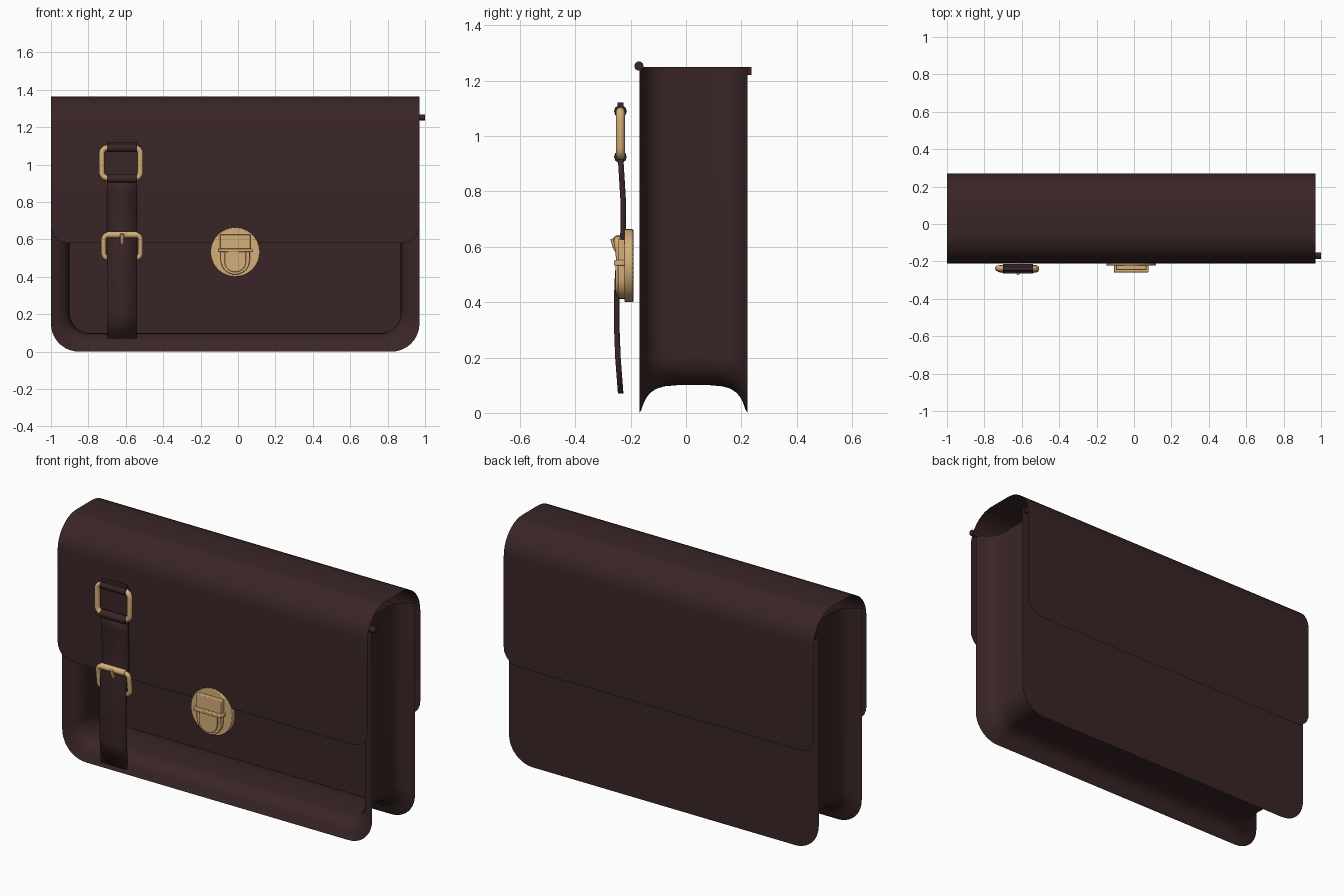
import bpy, bmesh, math
from mathutils import Vector

if "Cube" in bpy.data.objects:
    bpy.data.objects.remove(bpy.data.objects["Cube"])

CX = -0.015          # centre line of the bag
HW = 0.985           # half width


def material(name, rgb):
    m = bpy.data.materials.new(name)
    m.diffuse_color = (*rgb, 1)
    m.use_nodes = True
    m.node_tree.nodes["Principled BSDF"].inputs["Base Color"].default_value = m.diffuse_color
    return m


leather = material("dark_brown_leather", (0.042, 0.0185, 0.019))
brass = material("brass", (0.66, 0.42, 0.19))


def finish(name, mesh, mat, angle=40):
    ob = bpy.data.objects.new(name, mesh)
    bpy.context.collection.objects.link(ob)
    mesh.materials.clear()
    mesh.materials.append(mat)
    bpy.ops.object.select_all(action='DESELECT')
    ob.select_set(True)
    bpy.context.view_layer.objects.active = ob
    bpy.ops.object.shade_smooth_by_angle(angle=math.radians(angle))
    return ob


def loft(name, rows, mat, thick=0):
    """Sheet through rows of points, optionally thickened."""
    bm = bmesh.new()
    vs = [[bm.verts.new(p) for p in r] for r in rows]
    for a, b in zip(vs, vs[1:]):
        for i in range(len(a) - 1):
            bm.faces.new((a[i], a[i + 1], b[i + 1], b[i]))
    bmesh.ops.recalc_face_normals(bm, faces=bm.faces)
    me = bpy.data.meshes.new(name)
    bm.to_mesh(me)
    bm.free()
    ob = finish(name, me, mat)
    if thick:
        s = ob.modifiers.new("thickness", 'SOLIDIFY')
        s.thickness, s.offset = thick, 0
    return ob


def plate(name, outline, y0, y1, mat, bevel=0):
    """Outline in x,z extruded from y0 to y1 (flat sheet if equal)."""
    bm = bmesh.new()
    f = bm.faces.new([bm.verts.new((x, y0, z)) for x, z in outline])
    if y0 != y1:
        r = bmesh.ops.extrude_face_region(bm, geom=[f])
        bmesh.ops.translate(bm, vec=(0, y1 - y0, 0),
                            verts=[v for v in r['geom'] if isinstance(v, bmesh.types.BMVert)])
    bmesh.ops.recalc_face_normals(bm, faces=bm.faces)
    me = bpy.data.meshes.new(name)
    bm.to_mesh(me)
    bm.free()
    ob = finish(name, me, mat)
    if bevel:
        b = ob.modifiers.new("soft_edges", 'BEVEL')
        b.width, b.segments = bevel, 2
    return ob


def rect(x0, x1, z0, z1):
    return [(x0, z0), (x1, z0), (x1, z1), (x0, z1)]


def arc(cx, cz, r, a0, a1, n):
    return [(cx + r * math.cos(math.radians(a0 + (a1 - a0) * i / n)),
             cz + r * math.sin(math.radians(a0 + (a1 - a0) * i / n))) for i in range(n + 1)]


def tube(name, pts, r, mat, cyclic=False):
    cu = bpy.data.curves.new(name + "_path", 'CURVE')
    cu.dimensions = '3D'
    cu.bevel_depth, cu.bevel_resolution, cu.use_fill_caps = r, 3, True
    sp = cu.splines.new('POLY')
    sp.points.add(len(pts) - 1)
    for p, co in zip(sp.points, pts):
        p.co = (*co, 1)
    sp.use_cyclic_u = cyclic
    tmp = bpy.data.objects.new(name + "_tmp", cu)
    bpy.context.collection.objects.link(tmp)
    dg = bpy.context.evaluated_depsgraph_get()
    me = bpy.data.meshes.new_from_object(tmp.evaluated_get(dg))
    bpy.data.objects.remove(tmp)
    return finish(name, me, mat, 60)


def rounded(x0, x1, z0, z1, r):
    return (arc(x1 - r, z1 - r, r, 90, 0, 5) + arc(x1 - r, z0 + r, r, 0, -90, 5)
            + arc(x0 + r, z0 + r, r, 270, 180, 5) + arc(x0 + r, z1 - r, r, 180, 90, 5))


# Gusset: U-shaped channel, pushed inward between its two flared edges
def u_path(d):
    r, w = 0.15 - 0.4 * d, HW - d
    return ([(CX - w, 1.25)] + arc(CX - w + r, d + r, r, 180, 270, 10)
            + arc(CX + w - r, d + r, r, 270, 360, 10) + [(CX + w, 1.25)])


half = [(0.195, 0), (0.188, 0.012), (0.182, 0.03), (0.172, 0.052), (0.157, 0.072),
        (0.135, 0.087), (0.105, 0.096), (0.06, 0.1)]
channel = [(-y, d) for y, d in half] + [(y, d) for y, d in reversed(half)]
loft("gusset", [[(x, y + 0.027, z) for x, z in u_path(d)] for y, d in channel], leather)

# Back panel and its top binding
plate("back_panel", u_path(0), 0.222, 0.222, leather)
plate("back_binding", rect(CX - 0.97, CX + 0.97, 1.22, 1.25), 0.215, 0.236, leather)
tube("front_bead", [(0.95, -0.17, 1.253), (1.0, -0.17, 1.253)], 0.017, leather)

# Flap: one sheet over the top, hanging down front and back, rounded corners
FY, BY, LOW, TOP, CR = -0.21, 0.27, 0.58, 1.365, 0.09
hang = [LOW + CR * (1 - math.cos(math.radians(a))) for a in range(0, 91, 15)]
R = 0.17
over = [(FY + R - R * math.cos(math.radians(a)), TOP - R + R * math.sin(math.radians(a)))
        for a in range(0, 91, 9)]
mid = (FY + BY) / 2
front = [(FY, z) for z in hang] + over
profile = front + [(2 * mid - y, z) for y, z in reversed(front)]


def flap_width(z):
    t = max(0, CR - (z - LOW))
    return HW - (CR - math.sqrt(max(0, CR * CR - t * t)))


loft("flap", [[(CX - flap_width(z), y, z), (CX + flap_width(z), y, z)] for y, z in profile], leather)

# Strap with its upper loops
SX0, SX1 = -0.70, -0.54
strap = [(0.07, -0.236), (0.2, -0.246), (0.33, -0.251), (0.46, -0.249), (0.54, -0.244),
         (0.6, -0.235), (0.66, -0.226), (0.75, -0.226), (0.85, -0.232), (0.93, -0.237)]
loft("strap", [[(SX0, y, z), (SX1, y, z)] for z, y in strap], leather, 0.02)
for n, z in (("lower", 0.925), ("upper", 1.09)):
    tube(n + "_strap_loop", [(SX0, -0.237, z), (SX1, -0.237, z)], 0.023, leather)
plate("strap_tab", rect(SX0, SX1, 1.09, 1.122), -0.248, -0.226, leather)

# Ring between the loops
tube("strap_ring", [(x, -0.237, z) for x, z in rounded(-0.728, -0.522, 0.928, 1.09, 0.03)],
     0.016, brass, True)

# Buckle: frame tilted so its lower bar passes behind the strap, plus prong
tube("buckle_frame", [(x, -0.232 - 0.12 * (z - 0.5), z)
                      for x, z in rounded(-0.718, -0.522, 0.5, 0.625, 0.025)], 0.014, brass, True)
tube("buckle_bar", [(-0.70, -0.246, 0.625), (-0.54, -0.246, 0.625)], 0.018, brass)
tube("buckle_prong", [(-0.62, -0.24, 0.575), (-0.62, -0.256, 0.6), (-0.62, -0.264, 0.63)],
     0.01, brass)

# Lock: round base, upper plate, cross bar and rounded tongue
LZ = 0.532
plate("lock_base", arc(CX, LZ, 0.132, 0, 352.5, 47), -0.19, -0.222, brass, 0.004)
plate("lock_upper_plate", rect(CX - 0.082, CX + 0.082, 0.545, 0.627), -0.22, -0.246, brass, 0.004)
plate("lock_cross_bar", rect(CX - 0.092, CX + 0.092, 0.532, 0.552), -0.22, -0.26, brass, 0.004)


def tongue(w, low):
    return [(CX + w, 0.54), (CX - w, 0.54)] + arc(CX, low + w, w, 180, 360, 16)


plate("lock_tongue", tongue(0.078, 0.412), -0.22, -0.245, brass, 0.004)
plate("lock_tongue_inset", tongue(0.058, 0.425), -0.24, -0.254, brass, 0.004)
